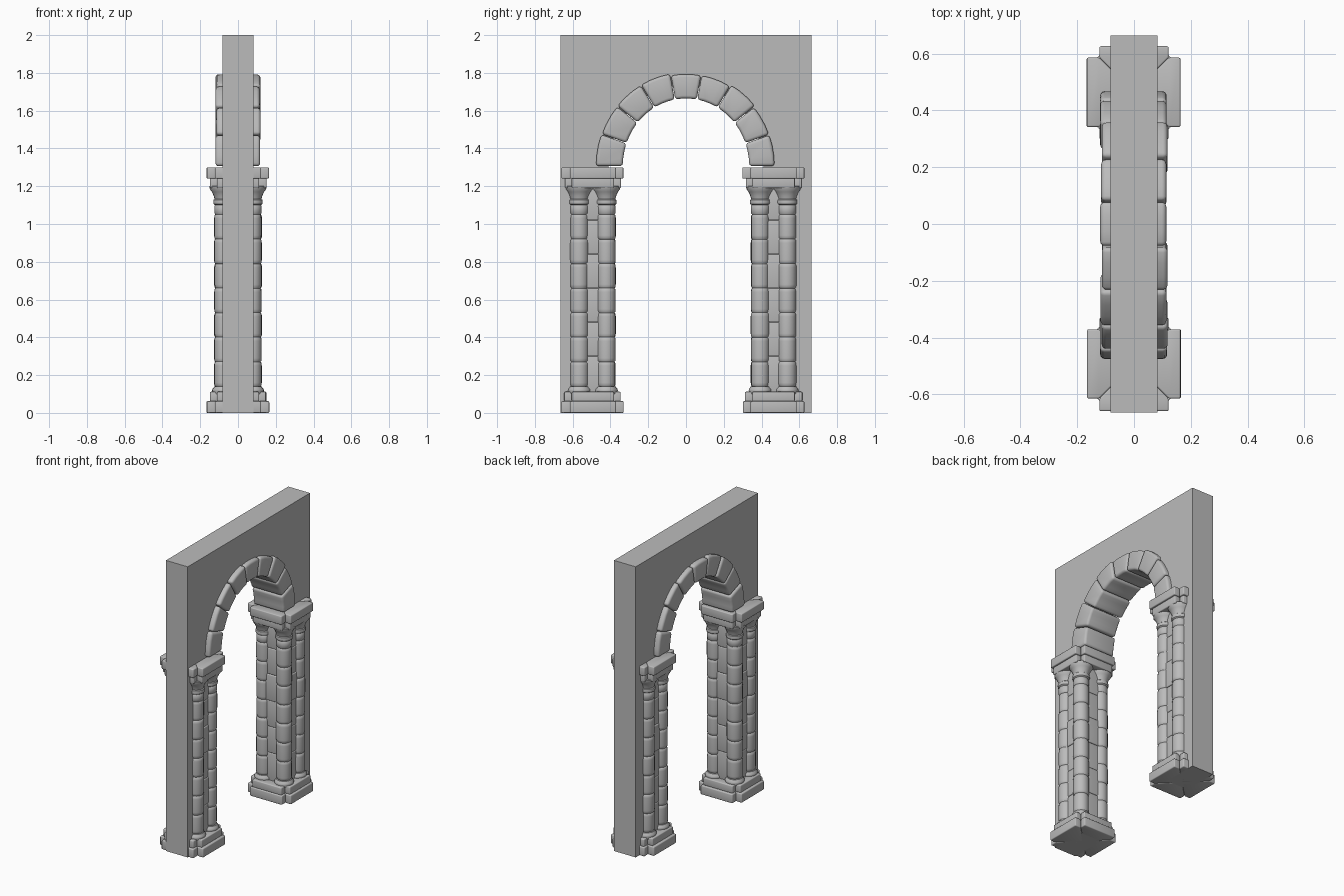
import bpy
import bmesh
import math
import random
from mathutils import Matrix

random.seed(4)
if "Cube" in bpy.data.objects:
    bpy.data.objects.remove(bpy.data.objects["Cube"], do_unlink=True)

stone = bpy.data.materials.new("grey_stone")
stone.use_nodes = True
GREY = (0.5, 0.5, 0.5, 1)
stone.diffuse_color = GREY
stone.node_tree.nodes["Principled BSDF"].inputs["Base Color"].default_value = GREY


def jitter(amount):
    return random.uniform(-amount, amount)


def finish(name, bm, smooth=True):
    """Turn a bmesh into a named stone object."""
    bmesh.ops.recalc_face_normals(bm, faces=bm.faces)
    mesh = bpy.data.meshes.new(name)
    bm.to_mesh(mesh)
    bm.free()
    mesh.materials.append(stone)
    if smooth:
        for poly in mesh.polygons:
            poly.use_smooth = True
        mesh.set_sharp_from_angle(angle=math.radians(40))
    obj = bpy.data.objects.new(name, mesh)
    bpy.context.collection.objects.link(obj)
    return obj


def add_prism(target, outline, lo, hi, bevel=0.0, axis="z"):
    """Extrude an outline along z, or a (y, z) outline along x, and add it to target."""
    bm = bmesh.new()
    place = (lambda p, h: (h, p[0], p[1])) if axis == "x" else (lambda p, h: (p[0], p[1], h))
    low = [bm.verts.new(place(p, lo)) for p in outline]
    high = [bm.verts.new(place(p, hi)) for p in outline]
    bm.faces.new(low[::-1])
    bm.faces.new(high)
    n = len(outline)
    for i in range(n):
        j = (i + 1) % n
        bm.faces.new((low[i], low[j], high[j], high[i]))
    bmesh.ops.recalc_face_normals(bm, faces=bm.faces)
    if bevel:
        bm.normal_update()
        edges = [e for e in bm.edges if e.calc_face_angle(0) > math.radians(30)]
        bmesh.ops.bevel(bm, geom=edges, offset=bevel, segments=3, profile=0.5,
                        affect="EDGES", clamp_overlap=True)
    temp = bpy.data.meshes.new("temp")
    bm.to_mesh(temp)
    bm.free()
    target.from_mesh(temp)
    bpy.data.meshes.remove(temp)


def arc(a, b, start, end, steps, centre=1.305):
    """Points of an elliptical arc in the (y, z) plane."""
    out = []
    for i in range(steps + 1):
        t = start + (end - start) * i / steps
        out.append((a * math.cos(t), centre + b * math.sin(t)))
    return out


# Wall slab with its arched opening
wall = bmesh.new()
outline = [(-0.665, 0), (-0.665, 2), (0.665, 2), (0.665, 0), (0.42, 0)]
outline += arc(0.41, 0.43, 0, math.pi, 32) + [(-0.42, 0)]
add_prism(wall, outline, -0.083, 0.083, axis="x")
finish("wall", wall, smooth=False)

# Ring of wedge stones
COUNT = 9
ring = bmesh.new()
for i in range(COUNT):
    start = math.pi * i / COUNT + 0.004
    end = math.pi * (i + 1) / COUNT - 0.004
    grow = jitter(0.006)
    outer = arc(0.472 + grow, 0.492 + grow, start, end, 3)
    inner = arc(0.335, 0.36, end, start, 3)
    add_prism(ring, outer + inner, -0.116 + jitter(0.004), 0.116 + jitter(0.004),
              bevel=0.016, axis="x")
finish("arch_stones", ring)


def column_profile():
    """Radius and height pairs: foot ring, drums, neck ring and flared capital."""
    pts = [(0.058, 0.1), (0.061, 0.117), (0.06, 0.126), (0.052, 0.134), (0.05, 0.14)]
    z, height = 0.14, 0.13
    while z < 1.04:
        r = 0.049 + jitter(0.0015)
        pts += [(r - 0.005, z + 0.001), (r - 0.001, z + 0.006), (r, z + 0.02),
                (r, z + height - 0.02), (r - 0.001, z + height - 0.006),
                (r - 0.005, z + height - 0.001)]
        z += height
    pts = [p for p in pts if p[1] < 1.05]
    pts += [(0.044, 1.051), (0.048, 1.056), (0.049, 1.095), (0.045, 1.1),
            (0.053, 1.106), (0.055, 1.116), (0.053, 1.128), (0.048, 1.132),
            (0.053, 1.15), (0.062, 1.17), (0.073, 1.185), (0.075, 1.2)]
    return pts


def add_column(bm, x, y, sides=20):
    rings = []
    for r, z in column_profile():
        rings.append([bm.verts.new((x + r * math.cos(math.tau * k / sides),
                                    y + r * math.sin(math.tau * k / sides), z))
                      for k in range(sides)])
    for a, b in zip(rings, rings[1:]):
        for k in range(sides):
            j = (k + 1) % sides
            bm.faces.new((a[k], a[j], b[j], b[k]))
    bm.faces.new(rings[0][::-1])
    bm.faces.new(rings[-1])


def add_tier(bm, y, lo, hi, reach, arm):
    """A notched slab made of four mitred stones."""
    for quarter in range(4):
        h = reach + jitter(0.003)
        shape = [(0, 0), (arm, -arm), (h, -arm), (h, arm), (arm, arm)]
        turn = Matrix.Rotation(quarter * math.pi / 2, 2)
        pts = []
        for px, py in shape:
            qx = turn[0][0] * px + turn[0][1] * py
            qy = turn[1][0] * px + turn[1][1] * py
            pts.append((qx, qy + y))
        add_prism(bm, pts, lo, hi, bevel=0.006)


# Two clustered pillars
for side, y in (("front", -0.493), ("back", 0.464)):
    columns = bmesh.new()
    for sx in (-1, 1):
        for sy in (-1, 1):
            add_column(columns, sx * 0.076, y + sy * 0.071)
    finish(side + "_columns", columns)

    # Block core seen between the columns
    core = bmesh.new()
    levels = [0.1, 0.3, 0.48, 0.66, 0.84, 1.02, 1.2]
    for lo, hi in zip(levels, levels[1:]):
        h = 0.1 + jitter(0.004)
        add_prism(core, [(-h, y - h), (h, y - h), (h, y + h), (-h, y + h)], lo, hi, bevel=0.006)
    finish(side + "_pillar_core", core)

    # Stepped plinth and capping slabs
    plinth = bmesh.new()
    add_tier(plinth, y, 0, 0.062, 0.164, 0.122)
    add_tier(plinth, y, 0.06, 0.112, 0.15, 0.112)
    finish(side + "_plinth", plinth)

    cap = bmesh.new()
    add_tier(cap, y, 1.19, 1.245, 0.15, 0.112)
    add_tier(cap, y, 1.24, 1.3, 0.164, 0.122)
    finish(side + "_cap", cap)
